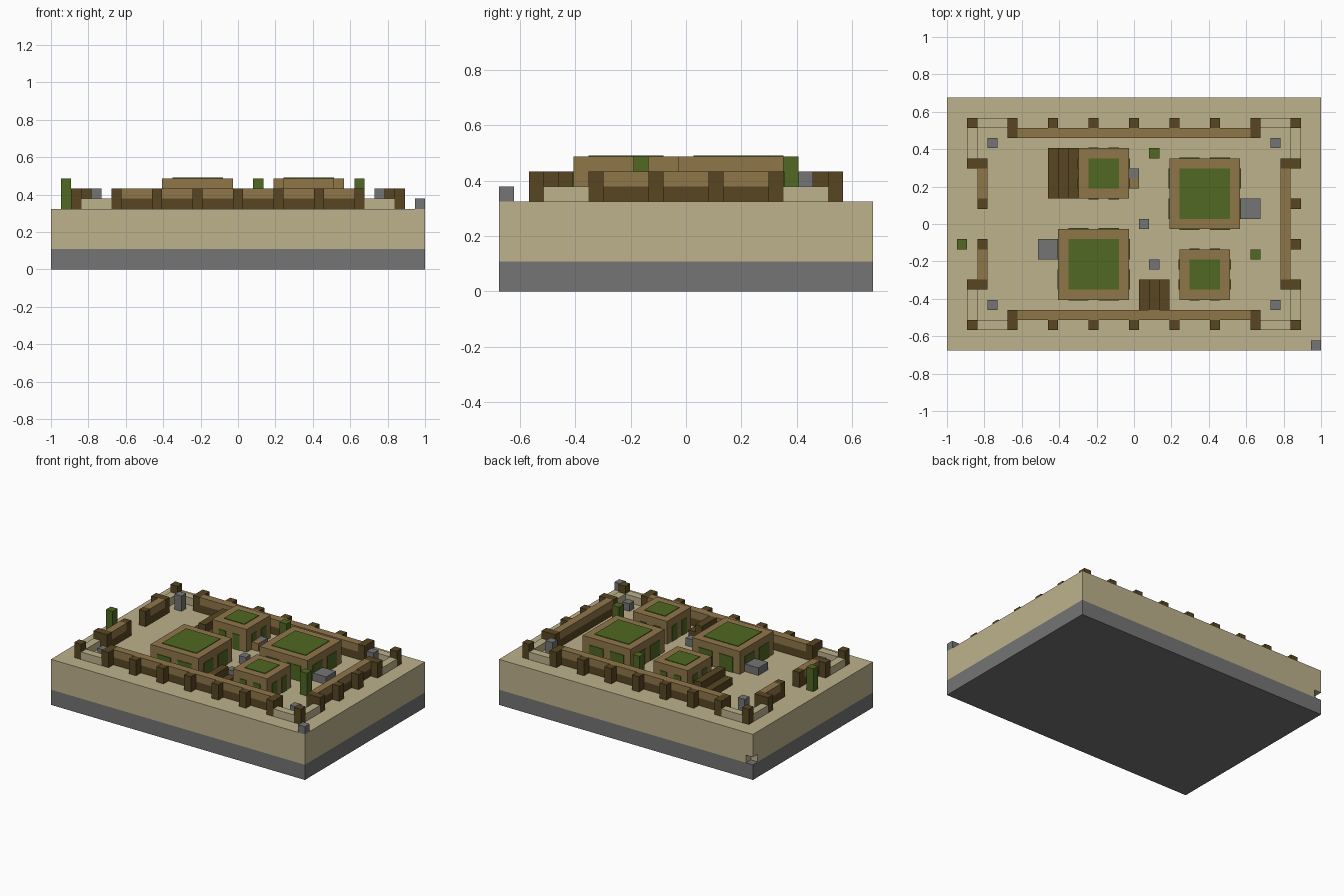
import bpy
import bmesh

U = 2 / 37            # one block
GROUND = 6            # height of the sand surface in blocks

if "Cube" in bpy.data.objects:
    bpy.data.objects.remove(bpy.data.objects["Cube"])


def make_material(name, rgb):
    lin = [((c / 255 + 0.055) / 1.055) ** 2.4 for c in rgb] + [1]
    m = bpy.data.materials.new(name)
    m.use_nodes = True
    m.diffuse_color = lin
    bsdf = m.node_tree.nodes["Principled BSDF"]
    bsdf.inputs["Base Color"].default_value = lin
    bsdf.inputs["Roughness"].default_value = 1
    return m


SAND = make_material("sand", (190, 178, 140))
STONE = make_material("stone_grey", (117, 117, 118))
WOOD = make_material("light_wood", (144, 118, 74))
DARK = make_material("dark_wood", (88, 70, 34))
LEAF = make_material("leaf_green", (80, 104, 34))


def blocks(name, mat, boxes):
    """Boxes given as (column, row, level, width, depth, height) in blocks."""
    bm = bmesh.new()
    for i, j, k, w, d, h in boxes:
        verts = bmesh.ops.create_cube(bm, size=1)["verts"]
        for v in verts:
            v.co.x = (i + w / 2 + v.co.x * w - 18.5) * U
            v.co.y = (j + d / 2 + v.co.y * d - 12.5) * U
            v.co.z = (k + h / 2 + v.co.z * h) * U
    mesh = bpy.data.meshes.new(name)
    bm.to_mesh(mesh)
    bm.free()
    mesh.materials.append(mat)
    ob = bpy.data.objects.new(name, mesh)
    bpy.context.collection.objects.link(ob)
    return ob


# Ground: stone slab, and sand with one block missing at a lower corner
blocks("stone_base", STONE, [(0, 0, 0, 37, 25, 2)])
blocks("sand_ground", SAND, [(0, 0, 3, 37, 25, 3), (0, 0, 2, 37, 24, 1),
                             (1, 24, 2, 36, 1, 1)])

# Low sand walls and dark posts at the four corners
low, posts = [], []
for i in (2, 34):
    for j in (2, 22):
        posts.append((i, j, GROUND, 1, 1, 2))
        low.append((3 if i == 2 else 31, j, GROUND, 3, 1, 1))
        low.append((i, 3 if j == 2 else 19, GROUND, 1, 3, 1))
blocks("corner_walls", SAND, low)

# Fence posts, with the last post of each run two blocks deep
for i in range(6, 31, 4):
    posts += [(i, 2, GROUND, 1, 1, 2), (i, 22, GROUND, 1, 1, 2)]
    if i in (6, 30):
        posts += [(i, 3, GROUND, 1, 1, 2), (i, 21, GROUND, 1, 1, 2)]
for j in (6, 18):
    posts += [(2, j, GROUND, 2, 1, 2), (33, j, GROUND, 2, 1, 2)]
for j in (10, 14):
    posts += [(3, j, GROUND, 1, 1, 2), (34, j, GROUND, 1, 1, 2)]
blocks("fence_posts", DARK, posts)

# Fence rails: dark lower course, light upper course, gate gap on one side
runs = [(7, 3, 23, 1), (7, 21, 23, 1), (33, 7, 1, 11), (3, 7, 1, 3), (3, 15, 1, 3)]
blocks("fence_lower_rails", DARK, [(i, j, GROUND, w, d, 1) for i, j, w, d in runs])
blocks("fence_upper_rails", WOOD, [(i, j, GROUND + 1, w, d, 1) for i, j, w, d in runs])


# Huts: wooden block, green roof centre and green wall panels
def hut(name, i, j, n):
    t = 0.08
    blocks(name + "_body", WOOD, [(i, j, GROUND, n, n, 3)])
    blocks(name + "_roof_green", LEAF,
           [(i + 1, j + 1, GROUND + 3 - t, n - 2, n - 2, 2 * t)])
    w = (n - 3) // 2
    panels = []
    for a in (1, n - 1 - w):
        for side in (-t, n - t):
            panels.append((i + a, j + side, GROUND, w, 2 * t, 2))
            panels.append((i + side, j + a, GROUND, 2 * t, w, 2))
    blocks(name + "_wall_panels", LEAF, panels)


hut("front_large_hut", 11, 5, 7)
hut("back_large_hut", 22, 12, 7)
hut("back_small_hut", 13, 15, 5)
hut("front_small_hut", 23, 5, 5)


# Dark shelters with a raised ridge
def shelter(name, i, j, depth):
    blocks(name, DARK, [(i, j, GROUND, 3, depth, 1), (i + 1, j, GROUND + 1, 1, depth, 1)])


shelter("back_shelter", 10, 15, 5)
shelter("front_shelter", 19, 4, 3)

# Stones, pillars, crate and plants
blocks("back_pillars", STONE, [(i, 20, GROUND, 1, 1, 2) for i in (4, 32)])
blocks("small_stones", STONE, [(i, j, GROUND, 1, 1, 1) for i, j in
                               [(4, 4), (32, 4), (36, 0), (18, 17), (19, 12), (20, 8)]])
blocks("wide_stones", STONE, [(29, 13, GROUND, 2, 2, 1), (9, 9, GROUND, 2, 2, 1)])
blocks("crate", WOOD, [(18, 16, GROUND, 1, 1, 1)])
blocks("tall_plants", LEAF, [(i, j, GROUND, 1, 1, 3) for i, j in
                             [(1, 10), (20, 19), (30, 9)]])
